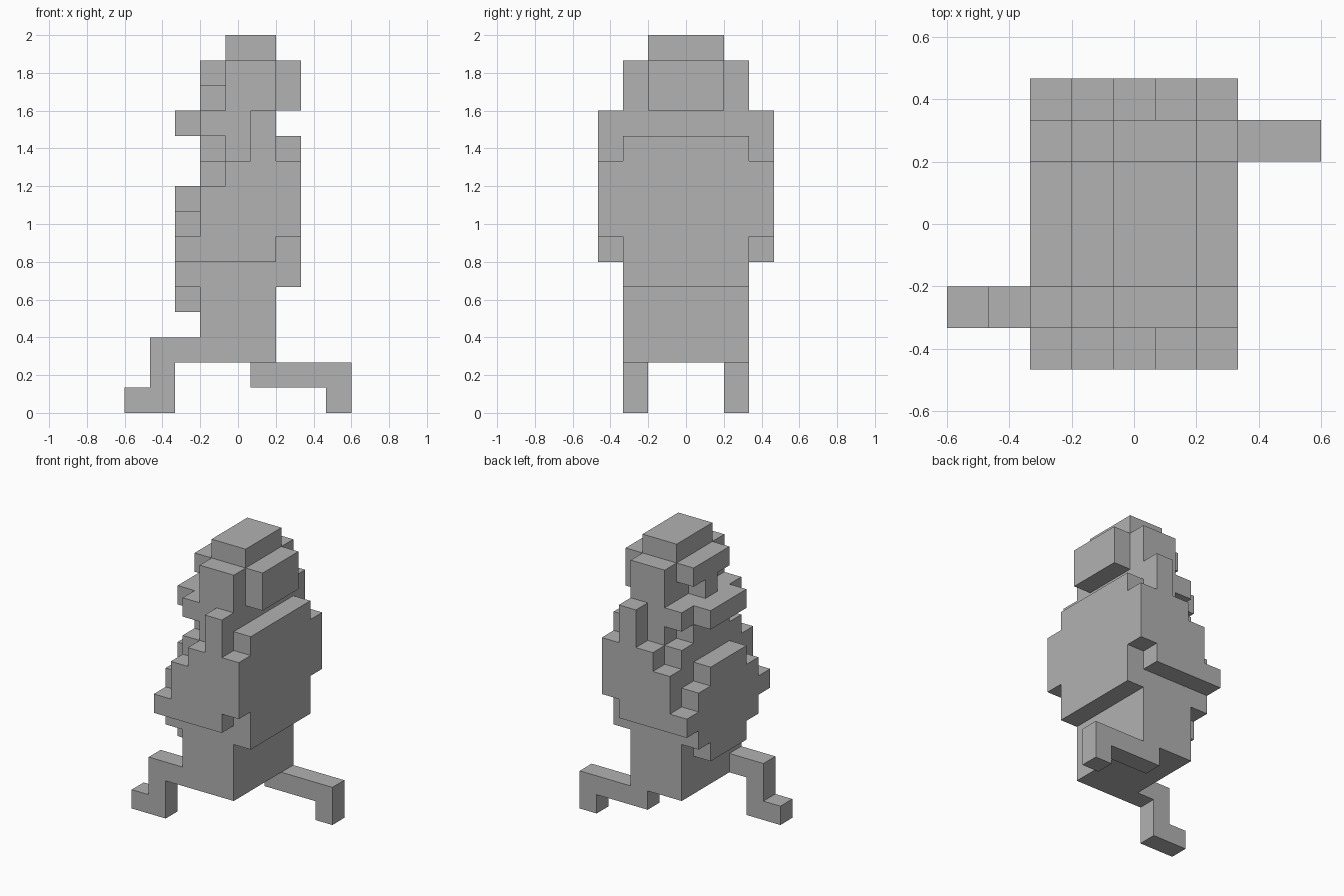
import bpy
import bmesh
from math import radians
from mathutils import Vector

cube = bpy.data.objects.get("Cube")
if cube:
    bpy.data.objects.remove(cube, do_unlink=True)

UNIT = 2 / 15                        # edge of one block
ORIGIN = Vector((-4.5, -3.5, 0))     # low corner of the block grid

grey = bpy.data.materials.new("plain grey")
grey.use_nodes = True
colour = (0.445, 0.445, 0.445, 1)
grey.diffuse_color = colour
grey.node_tree.nodes["Principled BSDF"].inputs["Base Color"].default_value = colour


def block(x0, x1, y0, y1, z0, z1):
    """All grid cells inside a cuboid."""
    return {(x, y, z) for x in range(x0, x1)
            for y in range(y0, y1) for z in range(z0, z1)}


def mirrored(cells):
    """The same cells on the other side of the body."""
    return {(x, 6 - y, z) for x, y, z in cells}


# Stepped side panel with an upright strap
near_side = block(3, 6, 0, 1, 6, 9) | block(4, 6, 0, 1, 9, 10) | block(5, 6, 0, 1, 10, 12)

parts = {
    # Head
    "head_crown": block(4, 6, 2, 5, 14, 15),
    "head": block(4, 6, 1, 6, 12, 14),
    "head_back": block(6, 7, 2, 5, 12, 14),
    "brow": block(3, 4, 2, 5, 13, 14),
    "nose": block(3, 4, 3, 4, 12, 13),
    "jaw": block(3, 4, 1, 6, 11, 12) | block(2, 3, 2, 5, 11, 12),
    "neck": block(4, 6, 1, 6, 10, 12) | block(3, 4, 2, 5, 10, 11),
    # Body
    "torso": block(3, 6, 1, 6, 2, 10),
    "belly": block(2, 3, 2, 5, 4, 9) | block(2, 3, 1, 6, 5, 8) | block(2, 3, 0, 7, 6, 7),
    "right_side": near_side,
    "left_side": mirrored(near_side),
    "back_pack": block(6, 7, 1, 6, 5, 11) | block(6, 7, 0, 7, 7, 10),
    # Striding legs
    "leading_leg": block(1, 3, 1, 2, 2, 3) | block(1, 2, 1, 2, 0, 2) | block(0, 1, 1, 2, 0, 1),
    "trailing_leg": block(5, 9, 5, 6, 1, 2) | block(8, 9, 5, 6, 0, 1),
}
solid = set().union(*parts.values())


def build(name, cells):
    """Skin the cells of one part wherever they meet open air."""
    bm = bmesh.new()
    for cell in sorted(cells):
        for axis in range(3):
            for side in (0, 1):
                beyond = list(cell)
                beyond[axis] += 2 * side - 1
                if tuple(beyond) in solid:
                    continue
                corners = []
                for u, v in ((0, 0), (1, 0), (1, 1), (0, 1)):
                    point = Vector(cell)
                    point[axis] += side
                    point[(axis + 1) % 3] += u
                    point[(axis + 2) % 3] += v
                    corners.append(bm.verts.new((point + ORIGIN) * UNIT))
                bm.faces.new(corners if side else corners[::-1])
    bmesh.ops.remove_doubles(bm, verts=bm.verts, dist=UNIT / 100)
    bmesh.ops.dissolve_limit(bm, angle_limit=radians(1), verts=bm.verts, edges=bm.edges)
    mesh = bpy.data.meshes.new(name)
    bm.to_mesh(mesh)
    bm.free()
    mesh.materials.append(grey)
    bpy.context.scene.collection.objects.link(bpy.data.objects.new(name, mesh))


for name, cells in parts.items():
    build(name, cells)
